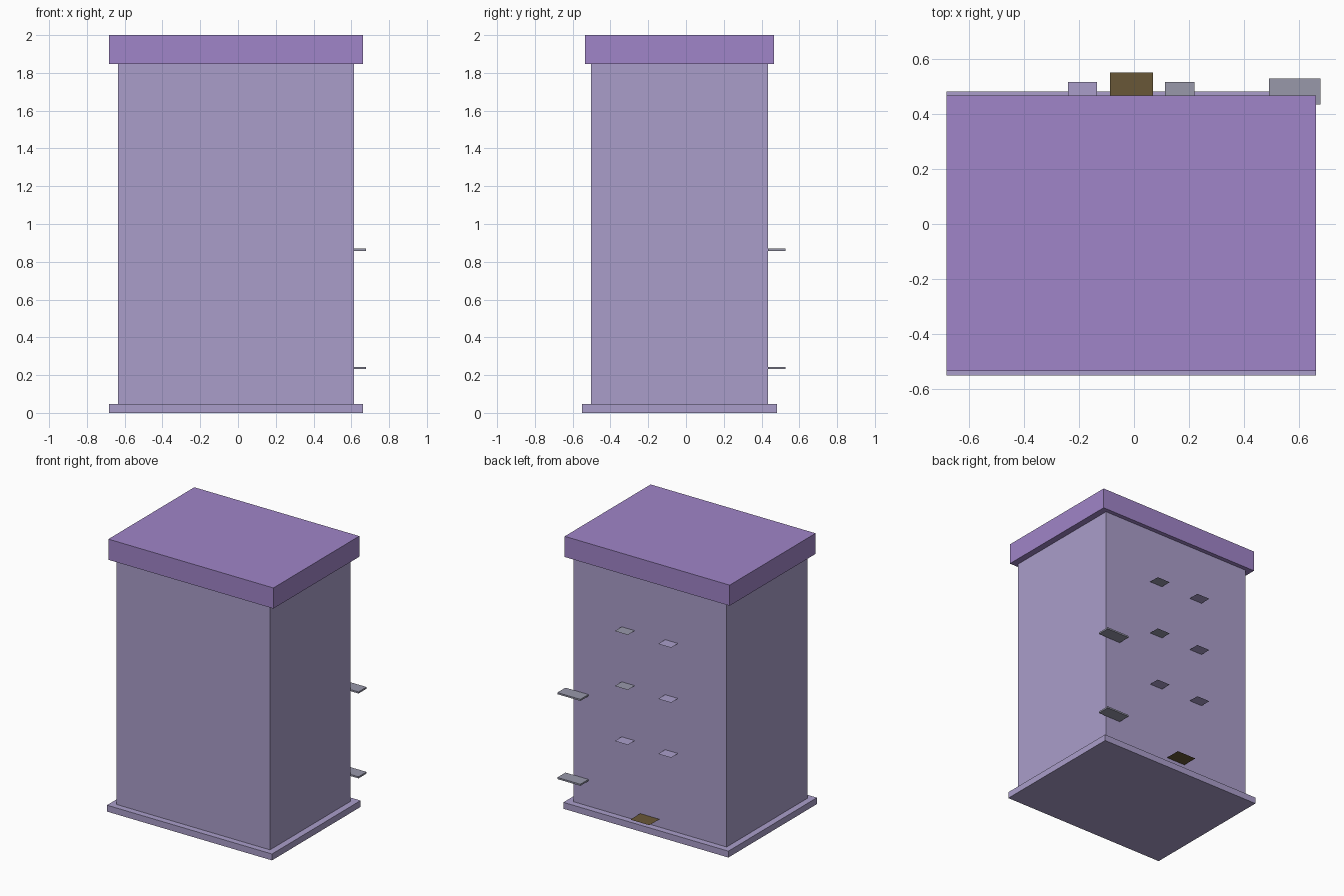
import bpy
import bmesh

cube = bpy.data.objects.get("Cube")
if cube:
    bpy.data.objects.remove(cube, do_unlink=True)


def material(name, rgb):
    """Flat material from 0-255 screen values, converted to linear."""
    lin = [((c / 255 + 0.055) / 1.055) ** 2.4 for c in rgb]
    mat = bpy.data.materials.new(name)
    mat.use_nodes = True
    mat.diffuse_color = (*lin, 1)
    mat.node_tree.nodes["Principled BSDF"].inputs["Base Color"].default_value = (*lin, 1)
    return mat


lavender = material("lavender wall", (170, 158, 202))
purple = material("purple roof", (160, 133, 200))
grey = material("grey ledge", (152, 152, 170))
brown = material("brown canopy", (105, 87, 55))


def slab(name, xs, ys, zs, mat):
    """Box between the given limits; equal z limits give a single flat sheet."""
    bm = bmesh.new()
    base = bm.faces.new([bm.verts.new((x, y, zs[0])) for x, y in
                         ((xs[0], ys[0]), (xs[1], ys[0]), (xs[1], ys[1]), (xs[0], ys[1]))])
    if zs[1] > zs[0]:
        top = bmesh.ops.extrude_face_region(bm, geom=[base], use_keep_orig=True)
        for v in top["geom"]:
            if isinstance(v, bmesh.types.BMVert):
                v.co.z = zs[1]
        bmesh.ops.recalc_face_normals(bm, faces=bm.faces)
    mesh = bpy.data.meshes.new(name)
    bm.to_mesh(mesh)
    bm.free()
    mesh.materials.append(mat)
    obj = bpy.data.objects.new(name, mesh)
    bpy.context.collection.objects.link(obj)
    return obj


BACK = 0.434  # rear wall

# Main volumes
slab("foundation", (-0.682, 0.662), (-0.55, 0.481), (0, 0.047), lavender)
slab("walls", (-0.635, 0.614), (-0.504, BACK), (0.047, 1.848), lavender)
slab("roof", (-0.682, 0.662), (-0.534, 0.466), (1.848, 2), purple)

# Ledges at the rear corner
for name, z in (("lower", 0.238), ("upper", 0.863)):
    slab(name + "_corner_ledge", (0.491, 0.678), (BACK, 0.528), (z - 0.006, z + 0.006), grey)

# Thin window sills on the rear wall, two columns of three
for row, z in enumerate((0.63, 1.035, 1.44)):
    slab(f"right_sill_{row}", (-0.24, -0.134), (BACK, 0.516), (z, z), lavender)
    slab(f"left_sill_{row}", (0.113, 0.22), (BACK, 0.516), (z, z), grey if row else lavender)

# Canopy sheet over the rear entrance
slab("entrance_sheet", (-0.087, 0.069), (BACK, 0.55), (0.105, 0.105), brown)
